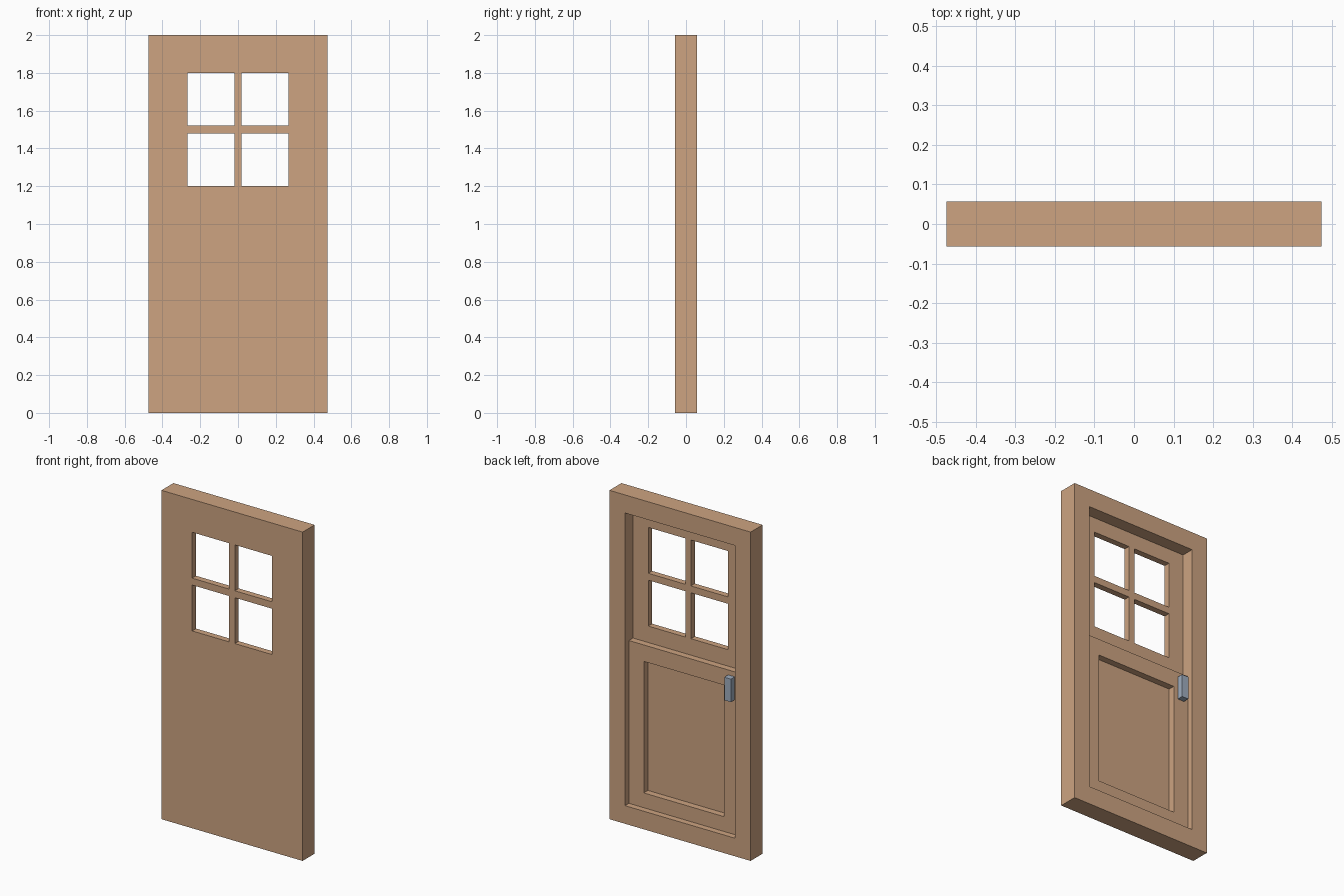
import bpy

if "Cube" in bpy.data.objects:
    bpy.data.objects.remove(bpy.data.objects["Cube"])


def material(name, colour):
    mat = bpy.data.materials.new(name)
    mat.diffuse_color = colour
    mat.use_nodes = True
    mat.node_tree.nodes["Principled BSDF"].inputs["Base Color"].default_value = mat.diffuse_color
    return mat


def prism(name, profile, x0, x1):
    """Extrude a closed (y, z) profile along x."""
    n = len(profile)
    verts = [(x, y, z) for x in (x0, x1) for y, z in profile]
    faces = [tuple(range(n))[::-1], tuple(range(n, 2 * n))]
    faces += [(i, (i + 1) % n, n + (i + 1) % n, n + i) for i in range(n)]
    mesh = bpy.data.meshes.new(name)
    mesh.from_pydata(verts, [], faces)
    obj = bpy.data.objects.new(name, mesh)
    bpy.context.collection.objects.link(obj)
    return obj


def box(name, x0, x1, y0, y1, z0, z1):
    return prism(name, [(y0, z0), (y1, z0), (y1, z1), (y0, z1)], x0, x1)


def carve(target, cutter):
    """Subtract the cutter from the target, then remove the cutter."""
    mod = target.modifiers.new("carve", 'BOOLEAN')
    mod.operation = 'DIFFERENCE'
    mod.solver = 'EXACT'
    mod.object = cutter
    bpy.context.view_layer.objects.active = target
    bpy.ops.object.modifier_apply(modifier=mod.name)
    bpy.data.objects.remove(cutter, do_unlink=True)


wood = material("wood", (0.61, 0.37, 0.22, 1))
metal = material("metal", (0.35, 0.42, 0.52, 1))

HALF_W, HALF_T = 0.475, 0.0575
STEP, DEEP = 0.02, -0.02  # y of the lower panel and of the window panel

# Door slab
door = box("door", -HALF_W, HALF_W, -HALF_T, HALF_T, 0, 2)

# Stepped recess on the back, leaving the surrounding frame
recess = [(STEP, 0.11), (0.2, 0.11), (0.2, 1.89),
          (DEEP, 1.89), (DEEP, 1.10), (STEP, 1.10)]
carve(door, prism("recess_cutter", recess, -0.37, 0.37))

# Sunken field in the lower panel
carve(door, box("field_cutter", -0.27, 0.27, DEEP, 0.2, 0.2, 1.0))

# Four window openings
for x0, x1 in ((-0.268, -0.019), (0.019, 0.268)):
    for z0, z1 in ((1.2, 1.479), (1.521, 1.8)):
        carve(door, box("window_cutter", x0, x1, -0.2, 0.2, z0, z1))
door.data.materials.clear()
door.data.materials.append(wood)

# Handle on the lower panel
handle = box("handle", -0.342, -0.298, STEP, HALF_T, 0.93, 1.07)
handle.data.materials.append(metal)
